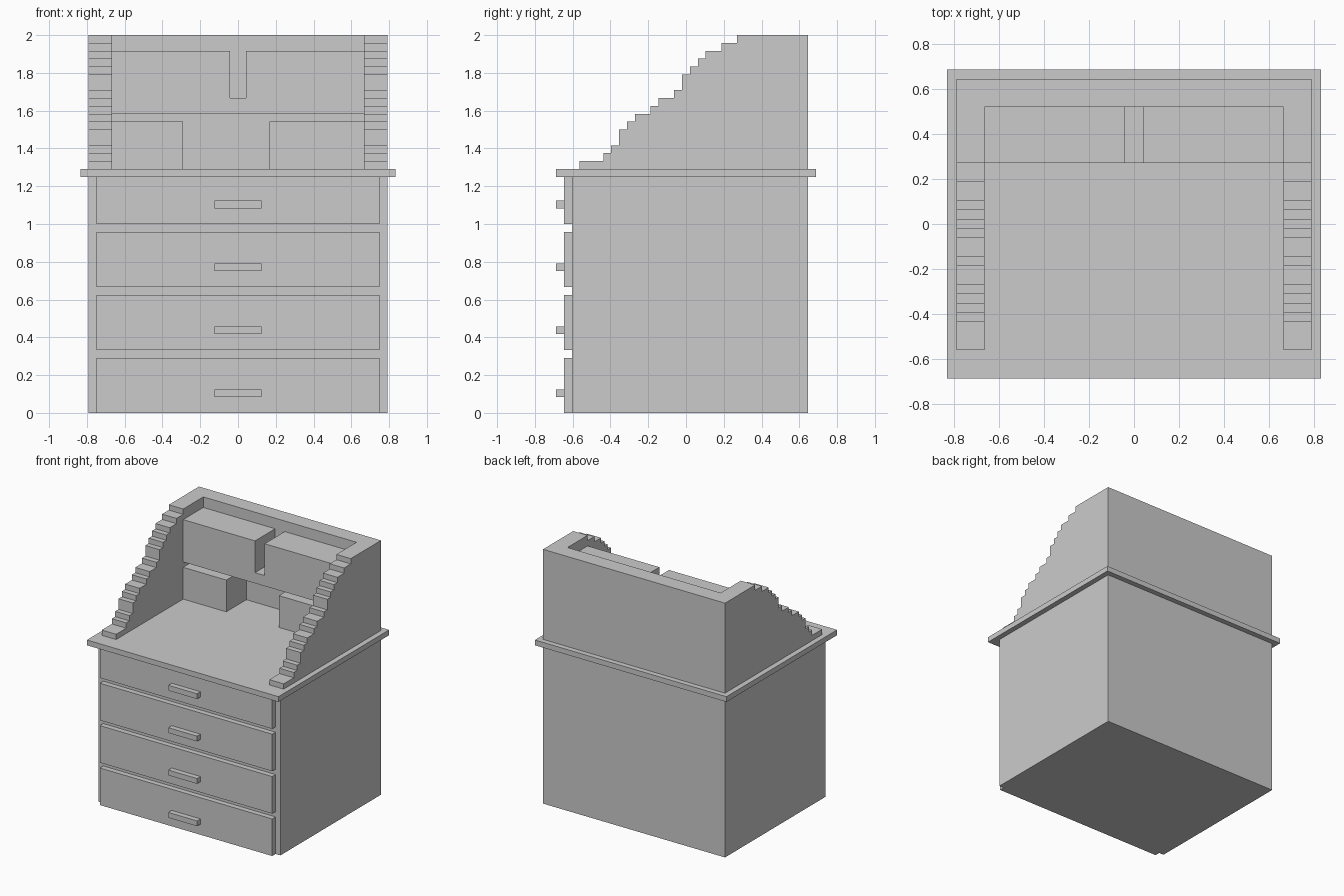
import bpy, bmesh

if "Cube" in bpy.data.objects:
    bpy.data.objects.remove(bpy.data.objects["Cube"])

U = 1 / 24  # the whole model sits on a grid of this size


def make_object(name, bm):
    bmesh.ops.recalc_face_normals(bm, faces=bm.faces)
    mesh = bpy.data.meshes.new(name)
    bm.to_mesh(mesh)
    bm.free()
    obj = bpy.data.objects.new(name, mesh)
    bpy.context.collection.objects.link(obj)
    return obj


def extrude_profile(name, points, axis, start, end):
    """Extrude a profile (grid units) along x (points are y,z) or y (points are x,z)."""
    bm = bmesh.new()
    if axis == "x":
        verts = [bm.verts.new((start * U, a * U, b * U)) for a, b in points]
        offset = ((end - start) * U, 0, 0)
    else:
        verts = [bm.verts.new((a * U, start * U, b * U)) for a, b in points]
        offset = (0, (end - start) * U, 0)
    face = bm.faces.new(verts)
    result = bmesh.ops.extrude_face_region(bm, geom=[face], use_keep_orig=True)
    moved = [g for g in result["geom"] if isinstance(g, bmesh.types.BMVert)]
    bmesh.ops.translate(bm, verts=moved, vec=offset)
    return make_object(name, bm)


def box(name, x, y, z):
    profile = [(x[0], z[0]), (x[1], z[0]), (x[1], z[1]), (x[0], z[1])]
    return extrude_profile(name, profile, "y", *y)


# Cabinet and overhanging desktop
box("cabinet", (-19, 19), (-14.5, 15.5), (0, 30))
box("desktop", (-20, 20), (-16.5, 16.5), (30, 31))

# Four drawer fronts with handles
for i in range(4):
    z = 8 * i
    box(f"drawer_{i + 1}", (-18, 18), (-15.5, -14.5), (z, min(z + 7, 30)))
    box(f"handle_{i + 1}", (-3, 3), (-16.5, -15.5), (z + 2, z + 3))

# Stepped side walls: (front edge y, tread height) from bottom to top
steps = [(-13.5, 32), (-10.5, 33), (-9.5, 34), (-8.5, 36), (-7.5, 37), (-6.5, 38),
         (-4.5, 39), (-3.5, 40), (-1.5, 41), (-0.5, 43), (0.5, 44), (1.5, 45),
         (2.5, 46), (4.5, 47), (6.5, 48)]
side = [(15.5, 31)]
height = 31
for y, z in steps:
    side += [(y, height), (y, z)]
    height = z
side.append((15.5, height))
extrude_profile("left_side_wall", side, "x", -19, -16)
extrude_profile("right_side_wall", side, "x", 16, 19)

# Back wall between the sides
box("back_wall", (-16, 16), (12.5, 15.5), (31, 48))

# Upper shelf unit with a central notch
shelf = [(-16, 38), (16, 38), (16, 46), (1, 46), (1, 40), (-1, 40), (-1, 46), (-16, 46)]
extrude_profile("upper_shelf", shelf, "y", 6.5, 12.5)

# Lower boxes standing on the desktop
box("lower_left_box", (-16, -7), (6.5, 12.5), (31, 37))
box("lower_right_box", (4, 16), (6.5, 12.5), (31, 37))
